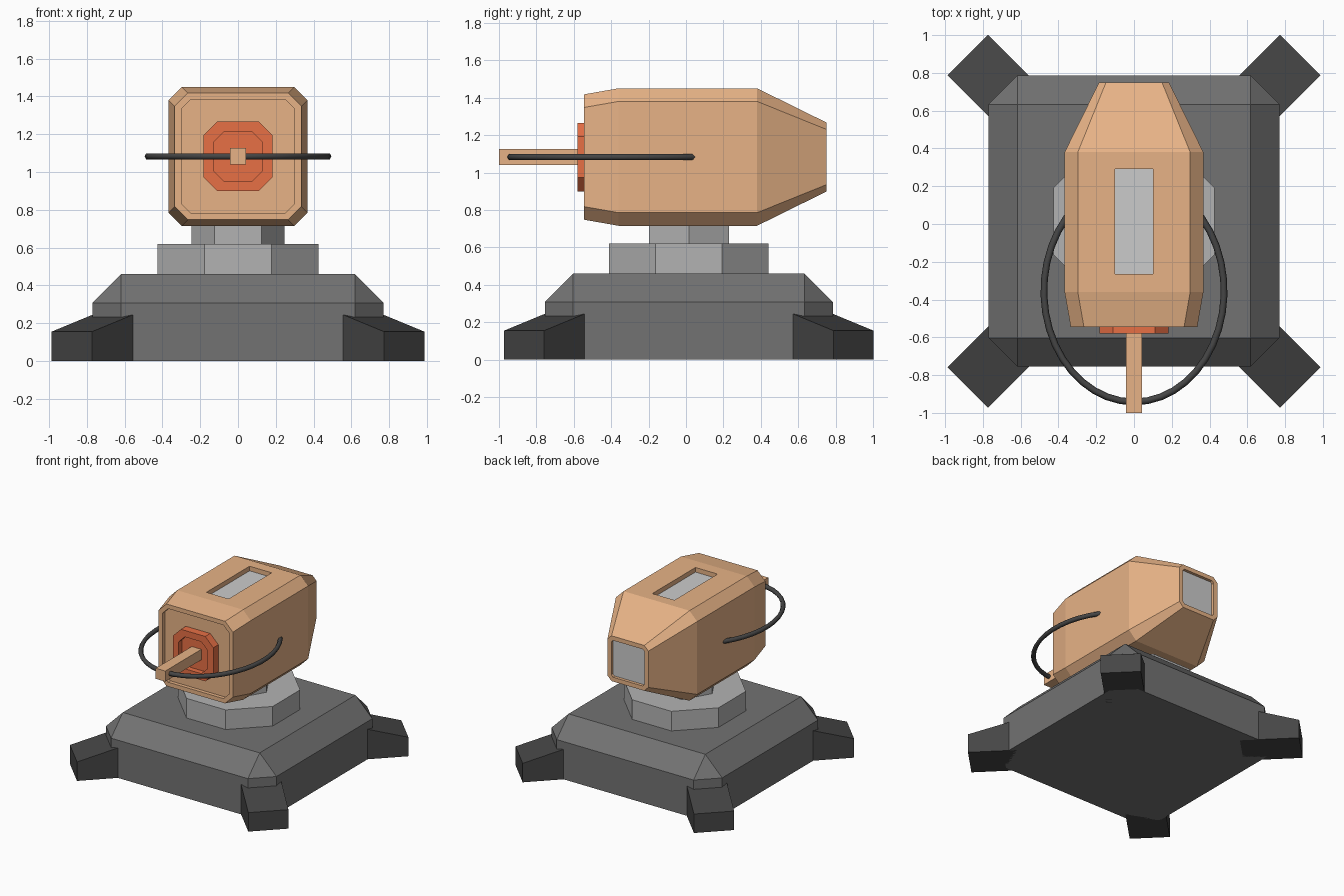
import bpy, bmesh, math
from mathutils import Matrix, Vector

if "Cube" in bpy.data.objects:
    bpy.data.objects.remove(bpy.data.objects["Cube"])

CY = 0.015   # centre of base in y
HZ = 1.083   # height of head axis


def paint(name, rgb):
    m = bpy.data.materials.new(name)
    m.diffuse_color = (*rgb, 1)
    m.use_nodes = True
    m.node_tree.nodes["Principled BSDF"].inputs["Base Color"].default_value = m.diffuse_color
    return m


TAN = paint("tan", (0.80, 0.45, 0.24))
ORANGE = paint("orange", (0.80, 0.16, 0.06))
DARK = paint("dark_grey", (0.06, 0.06, 0.06))
MID = paint("mid_grey", (0.17, 0.17, 0.17))
LIGHT = paint("light_grey", (0.45, 0.45, 0.45))
PALE = paint("pale_grey", (0.62, 0.62, 0.62))


def finish(name, bm, mat):
    bmesh.ops.recalc_face_normals(bm, faces=bm.faces)
    me = bpy.data.meshes.new(name)
    bm.to_mesh(me)
    bm.free()
    ob = bpy.data.objects.new(name, me)
    bpy.context.collection.objects.link(ob)
    if mat:
        me.materials.append(mat)
    return ob


def loft(name, rings, mat):
    """Skin a stack of equal-length point rings and cap both ends."""
    bm = bmesh.new()
    vs = [[bm.verts.new(p) for p in r] for r in rings]
    n = len(vs[0])
    for a, b in zip(vs, vs[1:]):
        for i in range(n):
            j = (i + 1) % n
            bm.faces.new((a[i], a[j], b[j], b[i]))
    bm.faces.new(vs[0])
    bm.faces.new(vs[-1])
    return finish(name, bm, mat)


def octagon(y, h, c):
    """Square with cut corners, facing along y."""
    k = h - c
    pts = [(h, -k), (h, k), (k, h), (-k, h), (-h, k), (-h, -k), (-k, -h), (k, -h)]
    return [(x, y, HZ + z) for x, z in pts]


def box(name, x, y, z, mat):
    return loft(name, [[(x[0], y[0], k), (x[1], y[0], k), (x[1], y[1], k), (x[0], y[1], k)]
                       for k in z], mat)


def prism(name, sides, r, z0, z1, turn, mat):
    ang = [turn + 2 * math.pi * i / sides for i in range(sides)]
    return loft(name, [[(r * math.cos(a), CY + r * math.sin(a), z) for a in ang]
                       for z in (z0, z1)], mat)


# Base: box with one-step bevel on the top and upright edges
bm = bmesh.new()
bmesh.ops.create_cube(bm, size=1, matrix=Matrix.Translation((0, CY, 0.23))
                      @ Matrix.Diagonal((1.54, 1.54, 0.46, 1)))
edges = [e for e in bm.edges if any(v.co.z > 0.1 for v in e.verts)]
bmesh.ops.bevel(bm, geom=edges, offset=0.152, segments=1, affect='EDGES')
finish("base", bm, MID)

# Feet: sloped wedges on the four corners
for i in range(4):
    rot = Matrix.Rotation(math.pi / 4 + i * math.pi / 2, 4, 'Z')
    wedge = [(0.8, 0), (1.245, 0), (1.245, 0.155), (0.8, 0.285)]
    loft(f"foot_{i + 1}", [[rot @ Vector((r, w, z)) + Vector((0, CY, 0)) for r, z in wedge]
                           for w in (-0.151, 0.151)], DARK)

# Swivel: octagonal collar and hexagonal neck
prism("collar", 8, 0.427 / math.cos(math.pi / 8), 0.44, 0.62, math.pi / 8, LIGHT)
prism("neck", 6, 0.247, 0.6, 0.75, 0, LIGHT)

# Head: tapered shell with recessed ends
head = loft("head", [octagon(*r) for r in (
    (0.725, 0.150, 0.016), (0.75, 0.150, 0.016), (0.75, 0.185, 0.037),
    (0.38, 0.3675, 0.07), (-0.36, 0.3675, 0.07), (-0.545, 0.335, 0.07),
    (-0.545, 0.300, 0.05), (-0.515, 0.300, 0.05))], TAN)

# Slot cut in the roof, with a pale floor
cutter = box("slot_cutter", (-0.1, 0.1), (-0.265, 0.292), (1.41, 1.6), TAN)
cutter.hide_render = True
cutter.hide_viewport = True
cut = head.modifiers.new("slot", 'BOOLEAN')
cut.operation = 'DIFFERENCE'
cut.object = cutter
box("slot_panel", (-0.1, 0.1), (-0.265, 0.292), (1.38, 1.413), PALE)

# Rear window panel
box("rear_panel", (-0.148, 0.148), (0.70, 0.729), (HZ - 0.148, HZ + 0.148), PALE)

# Muzzle plate with a recessed middle
loft("muzzle_plate", [octagon(*r) for r in (
    (-0.5, 0.183, 0.073), (-0.58, 0.183, 0.073),
    (-0.58, 0.130, 0.055), (-0.535, 0.130, 0.055))], ORANGE)

# Barrel
box("barrel", (-0.043, 0.043), (-1.0, -0.52), (HZ - 0.043, HZ + 0.043), TAN)

# Bow: elliptical tube from cheek to cheek
curve = bpy.data.curves.new("bow", 'CURVE')
curve.dimensions = '3D'
curve.bevel_depth = 0.018
curve.bevel_resolution = 1
curve.use_fill_caps = True
path = curve.splines.new('POLY')
steps = 32
path.points.add(steps)
start, end = math.radians(-230), math.radians(50)
for i, p in enumerate(path.points):
    a = start + (end - start) * i / steps
    p.co = (0.477 * math.cos(a), -0.355 + 0.587 * math.sin(a), HZ, 1)
curve.materials.append(DARK)
bow = bpy.data.objects.new("bow", curve)
bpy.context.collection.objects.link(bow)
